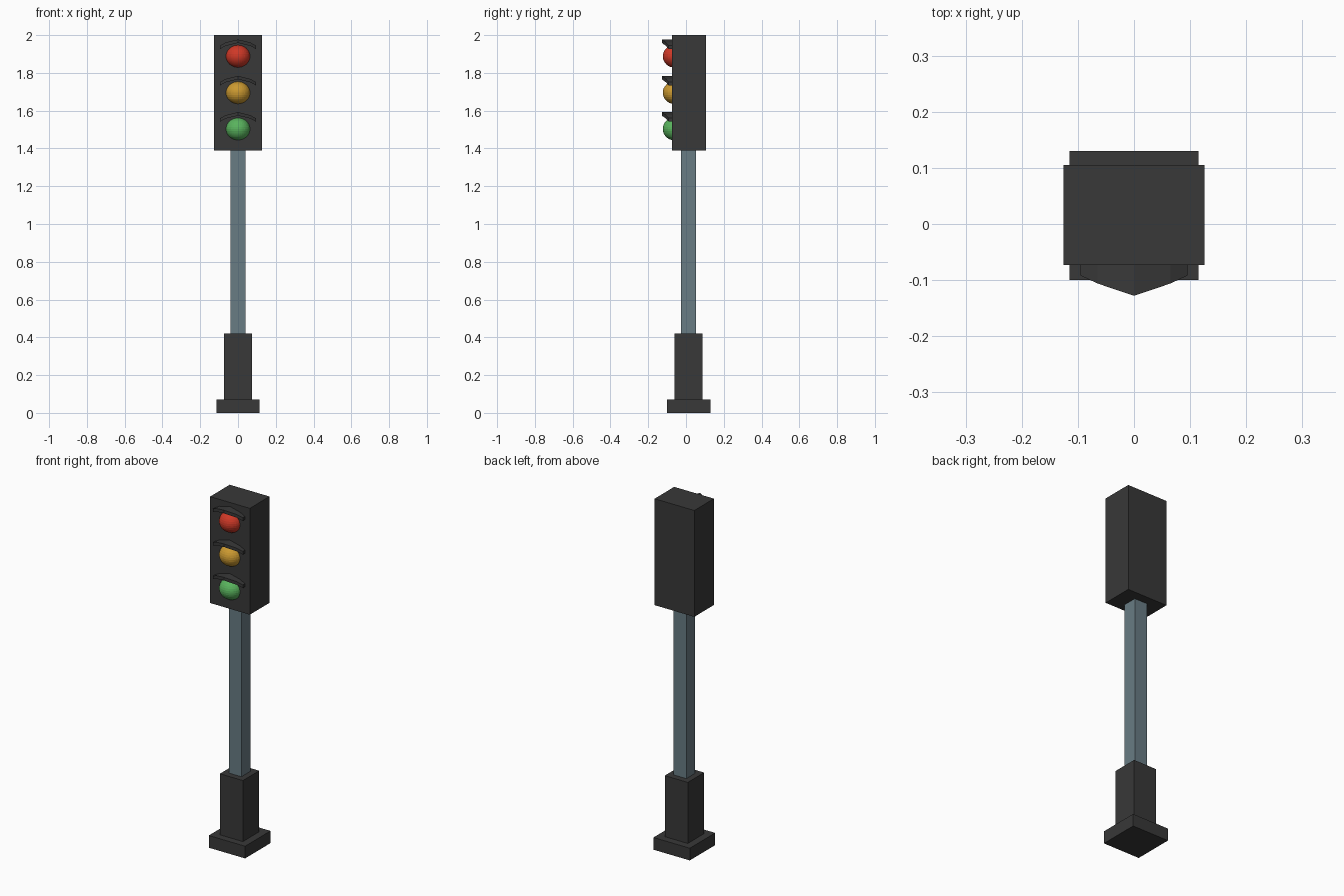
import bpy, bmesh

if "Cube" in bpy.data.objects:
    bpy.data.objects.remove(bpy.data.objects["Cube"])


def material(name, rgb):
    m = bpy.data.materials.new(name)
    m.diffuse_color = (*rgb, 1)
    m.use_nodes = True
    m.node_tree.nodes["Principled BSDF"].inputs["Base Color"].default_value = m.diffuse_color
    return m


BLACK = material("dark_metal", (0.04, 0.04, 0.04))
STEEL = material("blue_steel", (0.14, 0.20, 0.23))


def add(name, bm, mat):
    bmesh.ops.recalc_face_normals(bm, faces=bm.faces)
    me = bpy.data.meshes.new(name)
    bm.to_mesh(me)
    bm.free()
    me.materials.append(mat)
    ob = bpy.data.objects.new(name, me)
    bpy.context.collection.objects.link(ob)
    return ob


def box(name, x, y, z, mat):
    bm = bmesh.new()
    bmesh.ops.create_cube(bm, size=1)
    for v in bm.verts:
        v.co = [r[0] if c < 0 else r[1] for c, r in zip(v.co, (x, y, z))]
    return add(name, bm, mat)


def lamp(name, z, mat):
    bm = bmesh.new()
    bmesh.ops.create_uvsphere(bm, u_segments=32, v_segments=16, radius=1)
    bmesh.ops.scale(bm, vec=(0.065, 0.063, 0.06), verts=bm.verts)
    ob = add(name, bm, mat)
    ob.location = (0, -0.06, z)


def visor(name, z):
    # arched plate: (x, front y, top height above the lamp centre)
    half = [(0.095, -0.092, 0.057), (0.065, -0.106, 0.073), (0, -0.128, 0.089)]
    arch = [(-x, y, h) for x, y, h in half] + half[-2::-1]
    bm = bmesh.new()
    rings = []
    for x, y, h in arch:
        rings.append([bm.verts.new(p) for p in (
            (x, -0.07, z + h), (x, y, z + h),
            (x, y, z + h - 0.018), (x, -0.07, z + h - 0.018))])
    for a, b in zip(rings, rings[1:]):
        for i in range(4):
            j = (i + 1) % 4
            bm.faces.new((a[i], a[j], b[j], b[i]))
    bm.faces.new(rings[0])
    bm.faces.new(rings[-1])
    add(name, bm, BLACK)


# Stand
box("base_plate", (-0.115, 0.115), (-0.10, 0.13), (0, 0.07), BLACK)
box("base_post", (-0.073, 0.073), (-0.06, 0.088), (0.07, 0.42), BLACK)
box("pole", (-0.04, 0.04), (-0.026, 0.054), (0.42, 1.39), STEEL)

# Signal head
box("signal_housing", (-0.126, 0.126), (-0.073, 0.105), (1.39, 2.0), BLACK)

# Lamps, each under its own visor
for name, z, rgb in (("red", 1.888, (0.62, 0.04, 0.02)),
                     ("amber", 1.695, (0.60, 0.32, 0.03)),
                     ("green", 1.503, (0.10, 0.45, 0.11))):
    lamp(name + "_lamp", z, material(name, rgb))
    visor(name + "_visor", z)
